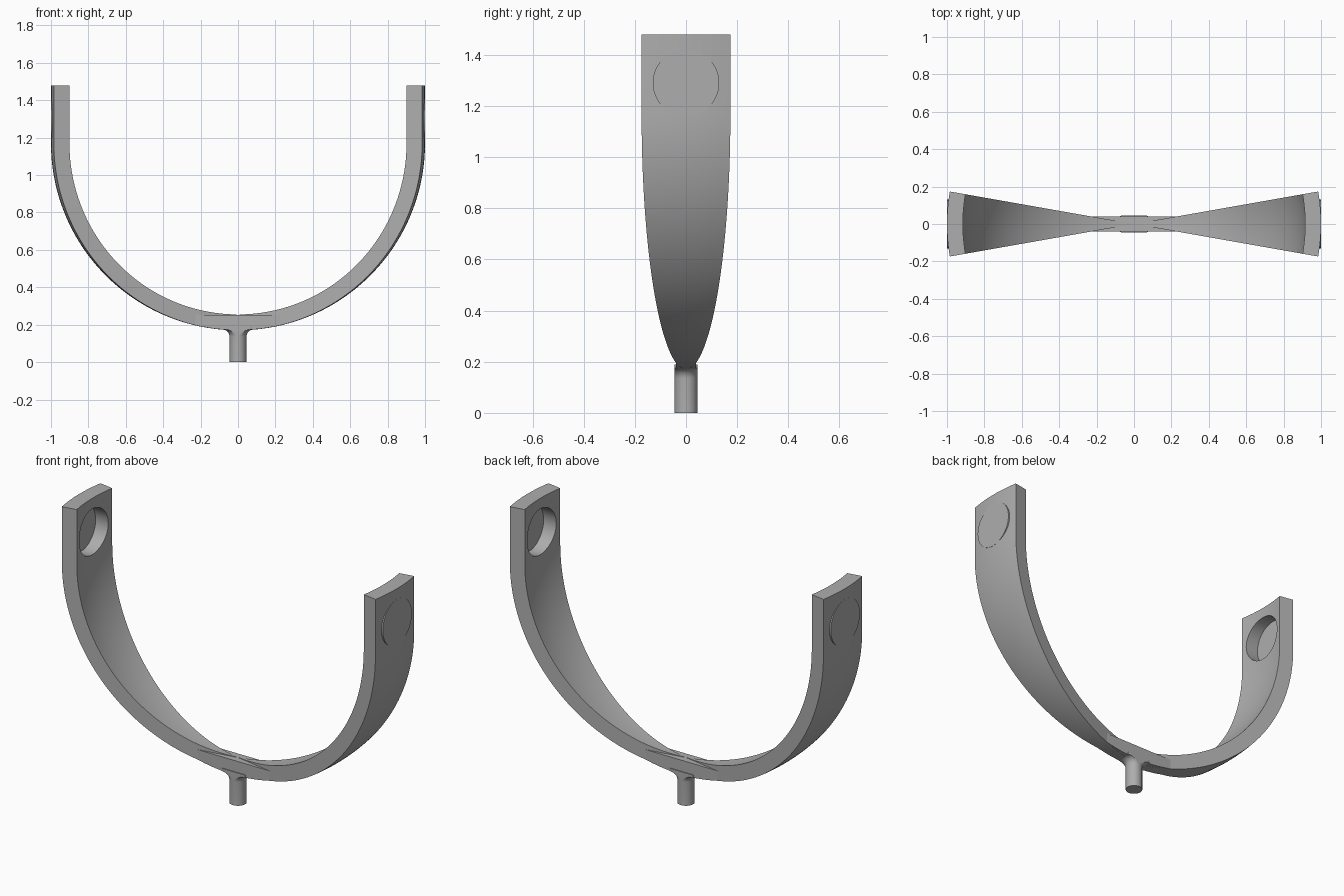
import bpy, bmesh, math
from mathutils import Matrix

cube = bpy.data.objects.get("Cube")
if cube:
    bpy.data.objects.remove(cube, do_unlink=True)

grey = bpy.data.materials.new("satin_grey")
grey.use_nodes = True
COLOR = (0.42, 0.42, 0.42, 1)
grey.diffuse_color = COLOR
grey.node_tree.nodes["Principled BSDF"].inputs["Base Color"].default_value = COLOR

R_OUT, R_IN = 1.0, 0.915       # outer and inner radius of the yoke
Z_ARC, Z_TOP = 1.17, 1.48      # arc centre height and arm top
HALF = math.radians(10)        # half of the wedge angle
STEM = 0.045
HOLE_R, HOLE_Z = 0.13, 1.29


def make(name, bm):
    bmesh.ops.recalc_face_normals(bm, faces=bm.faces[:])
    mesh = bpy.data.meshes.new(name)
    bm.to_mesh(mesh)
    bm.free()
    mesh.materials.append(grey)
    obj = bpy.data.objects.new(name, mesh)
    bpy.context.collection.objects.link(obj)
    return obj


def activate(obj):
    bpy.ops.object.select_all(action='DESELECT')
    obj.select_set(True)
    bpy.context.view_layer.objects.active = obj


def smooth(obj):
    activate(obj)
    bpy.ops.object.shade_smooth_by_angle(angle=math.radians(30))


def loft(rings):
    """Join closed rings of points and cap both ends with quads."""
    bm = bmesh.new()
    loops = [[bm.verts.new(p) for p in ring] for ring in rings]
    n = len(loops[0])
    for a, b in zip(loops, loops[1:]):
        for i in range(n):
            j = (i + 1) % n
            bm.faces.new((a[i], a[j], b[j], b[i]))
    for ring in (loops[0], loops[-1]):
        for i in range(n // 2 - 1):
            bm.faces.new((ring[i], ring[i + 1], ring[n - 2 - i], ring[n - 1 - i]))
    return bm


def disc(name, x0, x1, radius):
    bm = bmesh.new()
    place = Matrix.Translation(((x0 + x1) / 2, 0, HOLE_Z)) @ Matrix.Rotation(math.pi / 2, 4, 'Y')
    bmesh.ops.create_cone(bm, cap_ends=True, segments=64, radius1=radius,
                          radius2=radius, depth=x1 - x0, matrix=place)
    return make(name, bm)


def curve(radius):
    """Quarter arc from near the axis, then the straight arm."""
    pts = []
    for i in range(49):
        a = math.radians(0.5 + 89.5 * i / 48)
        pts.append((radius * math.sin(a), Z_ARC - radius * math.cos(a)))
    return pts + [(radius, Z_TOP)]


# Arms: wedge-shaped slices of a revolved U profile, recessed near the top
section = curve(R_OUT) + curve(R_IN)[::-1]
for side, turn in (("left", 0), ("right", math.pi)):
    rings = []
    for k in range(13):
        a = HALF * (k / 6 - 1)
        rings.append([(r * math.cos(a), r * math.sin(a), z) for r, z in section])
    arm = make(side + "_arm", loft(rings))
    cutter = disc(side + "_recess_cutter", 0.8, 0.985, HOLE_R)
    mod = arm.modifiers.new("recess", 'BOOLEAN')
    mod.operation = 'DIFFERENCE'
    mod.solver = 'EXACT'
    mod.object = cutter
    activate(arm)
    bpy.ops.object.modifier_apply(modifier=mod.name)
    bpy.data.objects.remove(cutter, do_unlink=True)
    # Flat boss on the outside, behind the recess
    boss = disc(side + "_boss", 0.986, 1.0005, HOLE_R)
    for obj in (arm, boss):
        smooth(obj)
        obj.rotation_euler.z = turn

# Bridge: narrow bar joining the two arms above the stem
rings = []
for i in range(33):
    x = 0.24 * (i / 16 - 1)
    low = Z_ARC - math.sqrt(R_OUT ** 2 - x * x) + 0.001
    w = 0.04
    rings.append([(x, -w, low), (x, w, low), (x, w, 0.253), (x, -w, 0.253)])
smooth(make("bridge", loft(rings)))

# Stem with a flared root, trimmed to the width of the bridge
bm = bmesh.new()
profile = [(STEM, 0), (STEM, 0.135)]
for i in range(1, 9):
    a = math.pi / 2 * i / 8
    profile.append((STEM + 0.04 * (1 - math.cos(a)), 0.135 + 0.04 * math.sin(a)))
profile.append((STEM + 0.04, 0.19))
loops = []
for r, z in profile:
    loop = []
    for k in range(48):
        a = math.tau * k / 48
        y = max(-STEM, min(STEM, r * math.sin(a)))
        loop.append(bm.verts.new((r * math.cos(a), y, z)))
    loops.append(loop)
for a, b in zip(loops, loops[1:]):
    for k in range(48):
        j = (k + 1) % 48
        bm.faces.new((a[k], a[j], b[j], b[k]))
bm.faces.new(loops[0])
bm.faces.new(loops[-1])
smooth(make("stem", bm))
